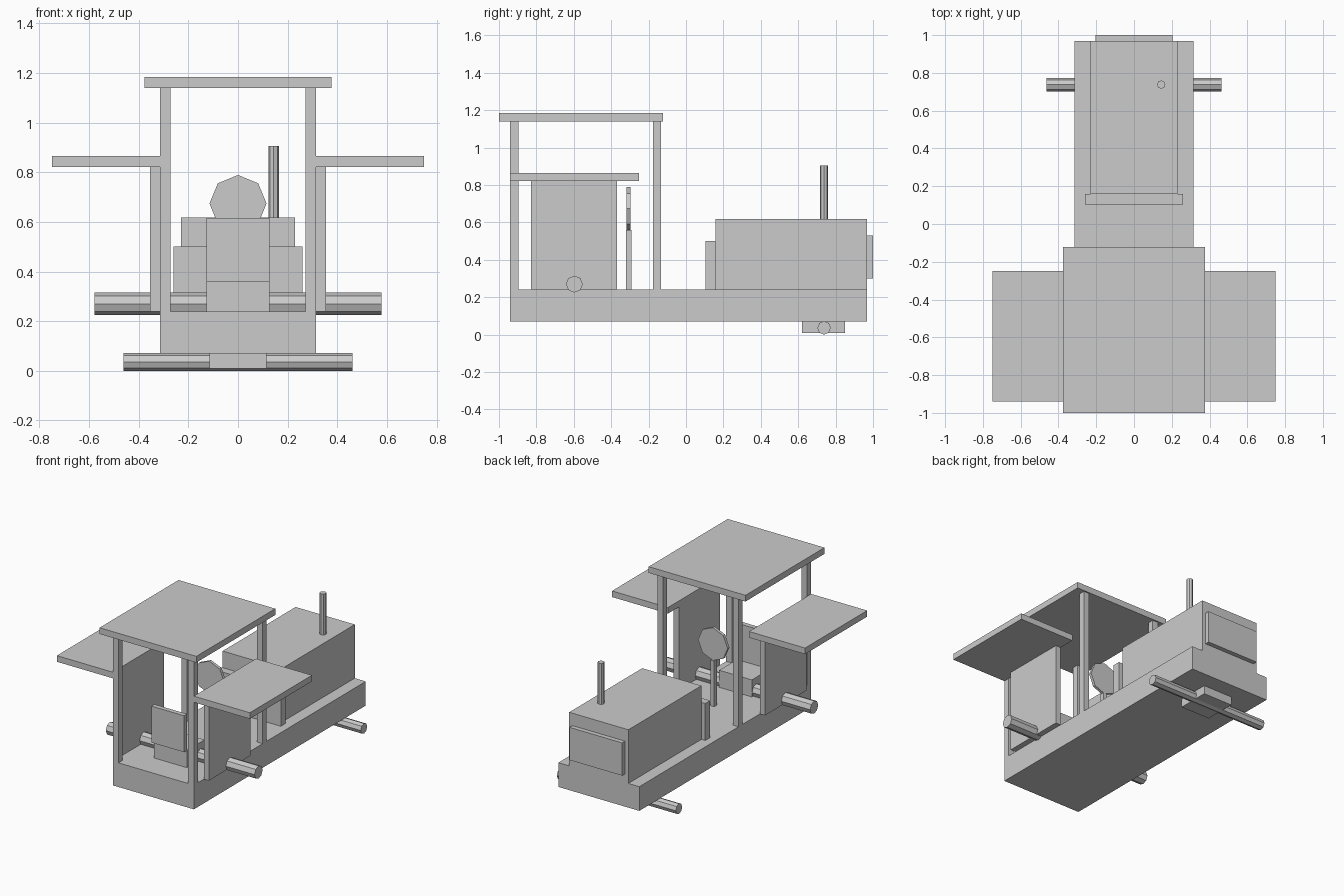
import bpy
import math

if "Cube" in bpy.data.objects:
    bpy.data.objects.remove(bpy.data.objects["Cube"])

grey = bpy.data.materials.new("plain grey")
grey.diffuse_color = (0.6, 0.6, 0.6, 1.0)
grey.use_nodes = True
grey.node_tree.nodes["Principled BSDF"].inputs["Base Color"].default_value = grey.diffuse_color


def finish(obj, name):
    obj.name = name
    obj.data.materials.append(grey)
    return obj


def box(name, x, y, z):
    """Box from (min, max) ranges."""
    bpy.ops.mesh.primitive_cube_add(size=1)
    obj = bpy.context.object
    for v in obj.data.vertices:
        v.co = [(r[0] + r[1]) / 2 + c * (r[1] - r[0]) for r, c in zip((x, y, z), v.co)]
    return finish(obj, name)


def rod(name, centre, radius, length, rotation=(0, 0, 0)):
    """Eight-sided rod, standing along z unless rotated."""
    bpy.ops.mesh.primitive_cylinder_add(vertices=8, radius=radius, depth=length,
                                        location=centre, rotation=rotation)
    return finish(bpy.context.object, name)


ALONG_X = (0, math.pi / 2, 0)
ALONG_Y = (math.pi / 2, 0, 0)

# Body
box("chassis", (-0.315, 0.315), (-0.94, 0.968), (0.07, 0.24))
box("hood", (-0.23, 0.23), (0.158, 0.968), (0.24, 0.617))
box("dashboard", (-0.26, 0.26), (0.104, 0.158), (0.24, 0.5))
box("grille", (-0.204, 0.204), (0.968, 1.0), (0.3, 0.53))
rod("exhaust", (0.144, 0.738, 0.761), 0.022, 0.288)

# Axles
box("axle_block", (-0.115, 0.115), (0.62, 0.85), (0.01, 0.07))
rod("front_axle", (0, 0.738, 0.036), 0.036, 0.924, ALONG_X)
rod("rear_axle", (0, -0.597, 0.27), 0.045, 1.156, ALONG_X)

# Seat and steering
box("seat_base", (-0.127, 0.127), (-0.75, -0.55), (0.24, 0.36))
box("seat_back", (-0.127, 0.127), (-0.78, -0.747), (0.36, 0.616))
box("steering_column", (-0.015, 0.015), (-0.322, -0.292), (0.24, 0.56))
rod("steering_wheel", (0, -0.308, 0.674), 0.115, 0.02, ALONG_Y)

# Fenders and roof posts, mirrored left and right
for side, s in (("right", 1), ("left", -1)):
    def span(a, b):
        return tuple(sorted((s * a, s * b)))

    box(side + "_fender_wall", span(0.315, 0.355), (-0.83, -0.37), (0.24, 0.822))
    box(side + "_fender_top", span(0.315, 0.75), (-0.94, -0.25), (0.822, 0.865))
    for end, y in (("seat_end", -0.94), ("hood_end", -0.177)):
        box(f"{side}_{end}_post", span(0.271, 0.315), (y, y + 0.044), (0.24, 1.14))

# Canopy
box("roof", (-0.376, 0.376), (-1.0, -0.123), (1.14, 1.184))
